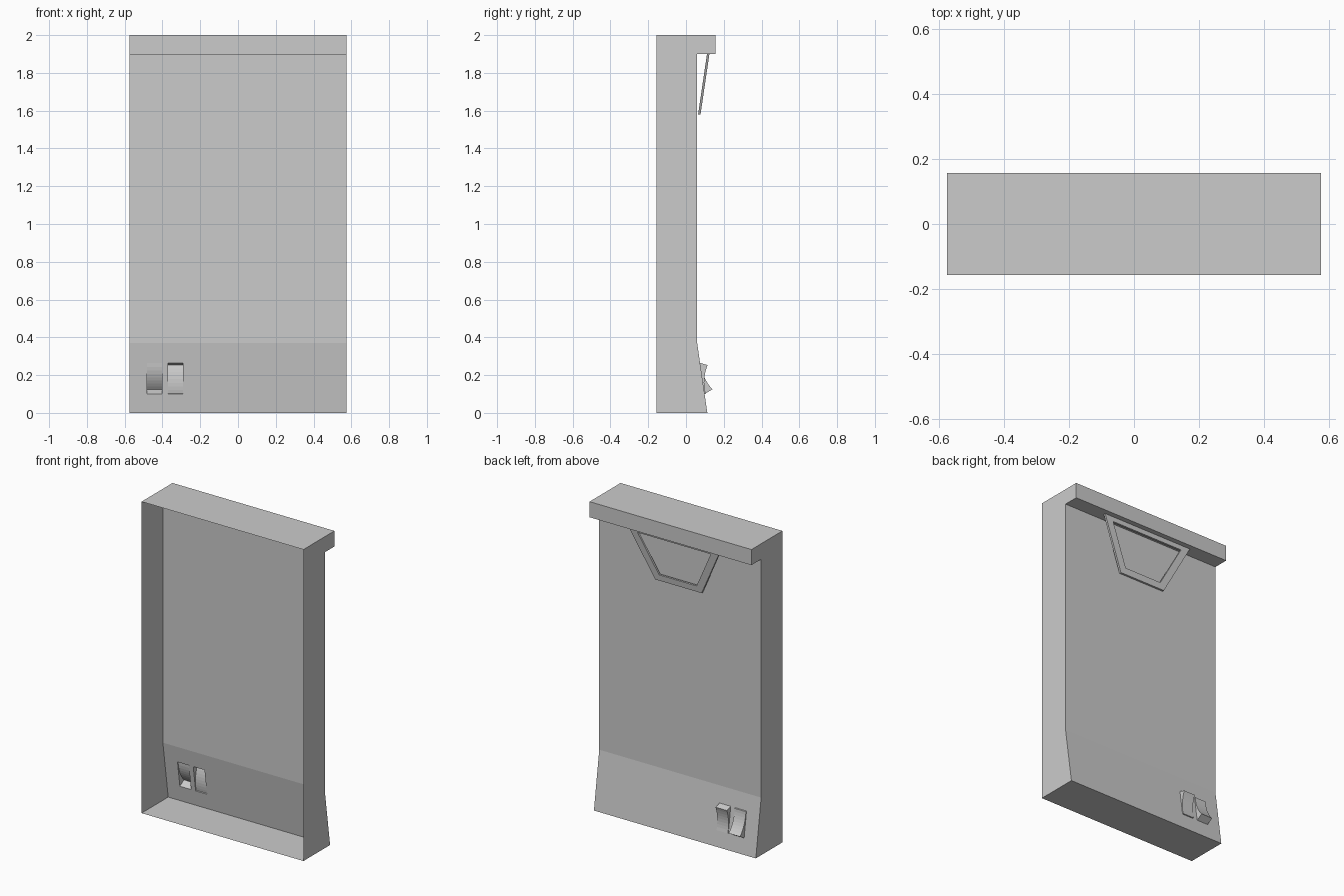
import bpy, bmesh
from mathutils import Vector

if "Cube" in bpy.data.objects:
    bpy.data.objects.remove(bpy.data.objects["Cube"])

W = 0.575            # half width
Z_LO, Z_HI = 0.10, 0.265   # height range of the rocker openings
ROCKERS_X = [(-0.482, -0.402), (-0.37, -0.29)]


def slope_y(z):
    """Back face of the flared kick panel."""
    return 0.113 - z * (0.113 - 0.059) / 0.37


def make_object(name, bm):
    bmesh.ops.remove_doubles(bm, verts=bm.verts, dist=1e-5)
    me = bpy.data.meshes.new(name)
    bm.to_mesh(me)
    bm.free()
    ob = bpy.data.objects.new(name, me)
    bpy.context.collection.objects.link(ob)
    return ob


def shell(name, profile, xs, skip):
    """Sheet swept along x from a (y, z) profile with end caps; skip(strip, x) leaves openings."""
    bm = bmesh.new()

    def face(pts):
        bm.faces.new([bm.verts.new(p) for p in pts])

    n = len(profile)
    for i in range(n):
        p, q = profile[i], profile[(i + 1) % n]
        for a, b in zip(xs, xs[1:]):
            if not skip(i, a):
                face([(a, *p), (a, *q), (b, *q), (b, *p)])
    face([(xs[-1], *p) for p in profile])
    face([(xs[0], *p) for p in reversed(profile)])
    return make_object(name, bm)


# Cabinet: open-front shell with a top ledge and a flared foot
body = [(-0.157, 0), (0.113, 0), (slope_y(Z_LO), Z_LO), (slope_y(Z_HI), Z_HI),
        (0.059, 0.37), (0.059, 1.9), (0.157, 1.9), (0.157, 2), (-0.157, 2)]
cuts = [-W] + [x for pair in ROCKERS_X for x in pair] + [W]
hole_starts = [a for a, b in ROCKERS_X]
front = len(body) - 1
shell("cabinet_shell", body, cuts,
      lambda i, x: i == front or (i == 2 and x in hole_starts))


# Rockers: concave hollow switches, one tipped down and one tipped up
def rocker(name, xr, low, high, sag, steps=8):
    lo, hi = Vector(low), Vector(high)
    d = (hi - lo).normalized()
    inward = Vector((-d.y, d.x))
    arc = []
    for k in range(steps + 1):
        t = k / steps
        arc.append(tuple(lo.lerp(hi, t) + inward * sag * 4 * t * (1 - t)))
    prof = [(slope_y(Z_LO), Z_LO)] + arc + [(slope_y(Z_HI), Z_HI)]
    last = len(prof) - 1
    shell(name, prof, list(xr), lambda i, x: i == last)


rocker("rocker_down", ROCKERS_X[0], (0.140, 0.125), (0.081, 0.263), 0.014)
rocker("rocker_up", ROCKERS_X[1], (0.104, 0.102), (0.114, 0.253), 0.012)

# Handle: tilted trapezoid frame hanging under the ledge
outer = [(-0.325, 1.9), (-0.165, 1.58), (0.165, 1.58), (0.325, 1.9)]
inner = [(-0.26, 1.872), (-0.133, 1.62), (0.133, 1.62), (0.26, 1.872)]
bm = bmesh.new()


def ring(pts, offset):
    return [bm.verts.new((x, 0.077 + (z - 1.58) * 0.147 - offset, z)) for x, z in pts]


rings = [ring(outer, 0), ring(inner, 0), ring(inner, 0.013), ring(outer, 0.013)]
for r in range(4):
    a, b = rings[r], rings[(r + 1) % 4]
    for i in range(4):
        j = (i + 1) % 4
        bm.faces.new([a[i], a[j], b[j], b[i]])
bmesh.ops.recalc_face_normals(bm, faces=bm.faces)
make_object("handle_frame", bm)
